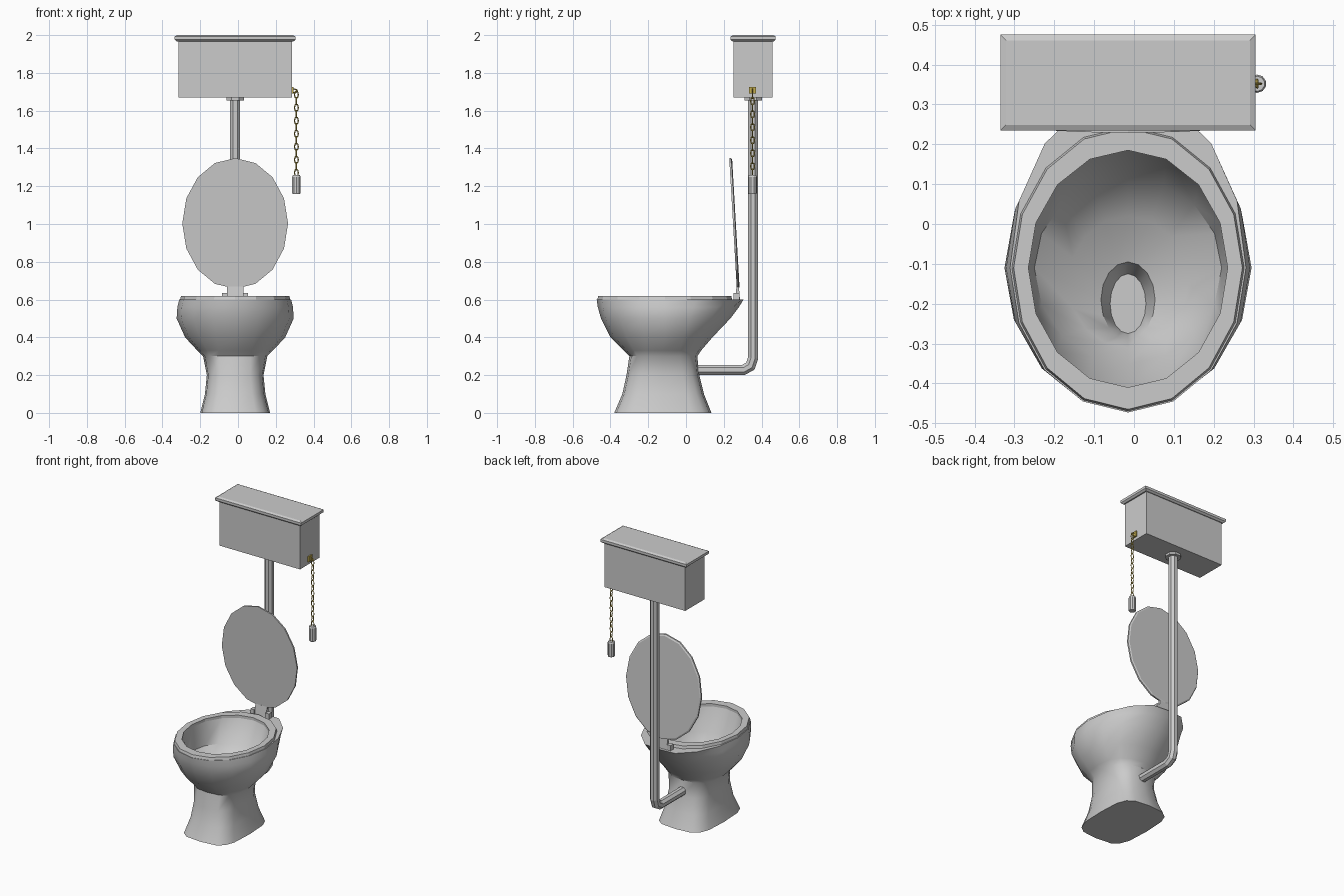
import bpy, bmesh, math
from mathutils import Matrix, Vector

if "Cube" in bpy.data.objects:
    bpy.data.objects.remove(bpy.data.objects["Cube"])

CX = -0.015          # shared centre line of tank, pipe, lid and bowl
PY = 0.355           # depth of tank, pipe and chain


def loft(name, rings, caps=True, closed=False, smooth=None):
    """Skin a list of equal-length point rings."""
    bm = bmesh.new()
    vs = [[bm.verts.new(p) for p in r] for r in rings]
    n = len(vs[0])
    pairs = list(zip(vs, vs[1:])) + ([(vs[-1], vs[0])] if closed else [])
    for a, b in pairs:
        for i in range(n):
            j = (i + 1) % n
            bm.faces.new((a[i], a[j], b[j], b[i]))
    if caps and not closed:
        bm.faces.new(vs[0][::-1])
        bm.faces.new(vs[-1])
    return finish(name, bm, smooth)


def finish(name, bm, smooth=None):
    bmesh.ops.recalc_face_normals(bm, faces=bm.faces)
    me = bpy.data.meshes.new(name)
    bm.to_mesh(me)
    bm.free()
    if smooth:
        me.polygons.foreach_set("use_smooth", [True] * len(me.polygons))
        me.set_sharp_from_angle(angle=math.radians(smooth))
    ob = bpy.data.objects.new(name, me)
    bpy.context.collection.objects.link(ob)
    return ob


def egg(z, hw, front, back, yc=-0.11, p=1.0, clip=9.0, n=16):
    """Oval ring with separate front and back lengths; p < 1 squares it off."""
    pts = []
    for i in range(n):
        t = 2 * math.pi * i / n
        c, s = math.cos(t), math.sin(t)
        x = math.copysign(abs(c) ** p, c) * hw if abs(c) > 1e-6 else 0
        k = math.copysign(abs(s) ** p, s) if abs(s) > 1e-6 else 0
        y = yc + k * (back - yc if k > 0 else yc - front)
        pts.append((CX + x, min(y, clip), z))
    return pts


def rect(z, hx, hy, cx=CX, cy=PY):
    return [(cx + a * hx, cy + b * hy, z) for a, b in ((-1, -1), (1, -1), (1, 1), (-1, 1))]


def circle(z, r, cx, cy, n=8):
    return [(cx + r * math.cos(2 * math.pi * (i + .5) / n),
             cy + r * math.sin(2 * math.pi * (i + .5) / n), z) for i in range(n)]


# Bowl and pedestal: outside going up, over the rim, then inside going down
loft("bowl", [
    egg(0.00, .185, -.380, .135, -.12, .55),
    egg(0.10, .160, -.337, .095, -.12, .60),
    egg(0.20, .150, -.315, .070, -.12, .65),
    egg(0.30, .170, -.300, .060, -.12, .75),
    egg(0.33, .200, -.328, .080, -.12, .85),
    egg(0.40, .265, -.400, .140),
    egg(0.50, .310, -.450, .235),
    egg(0.56, .306, -.467, .280),
    egg(0.60, .296, -.473, .330, clip=.305),
    egg(0.60, .250, -.410, .185),
    egg(0.45, .235, -.350, .115),
    egg(0.38, .150, -.310, .020, -.15),
    egg(0.34, .068, -.290, -.095, -.19, n=16),
    egg(0.27, .045, -.275, -.125, -.20, n=16),
], smooth=38)

# Seat ring
loft("seat", [
    egg(.598, .292, -.470, .245), egg(.618, .287, -.465, .240),
    egg(.618, .250, -.410, .185), egg(.598, .250, -.410, .185),
], closed=True)


# Raised seat lid, leaning slightly back from vertical at the hinge
def lid_ring(scale, off):
    pts = []
    for i in range(16):
        t = 2 * math.pi * i / 16
        u, v = .28 * scale * math.cos(t), .346 * scale * math.sin(t)
        pts.append((CX + u, .255 - v * .058 + off, 1.003 + v))
    return pts


loft("seat_lid", [lid_ring(1, -.006), lid_ring(1, .004), lid_ring(.97, .009)])

# Hinge block and pins
loft("hinge_block", [rect(.595, .043, .014, cy=.272), rect(.67, .043, .006, cy=.274)])
for side in (-1, 1):
    loft("hinge_pin", [rect(z, .014, .016, CX + side * .055, .268) for z in (.595, .635)])

# Flush pipe swept along its elbow
path = [Vector(p) for p in ((.355, 1.67), (.355, .29), (.341, .248), (.305, .228), (0, .228))]
rings = []
for i, p in enumerate(path):
    d0 = (p - path[max(i - 1, 0)]).normalized() if i else (path[1] - p).normalized()
    d1 = (path[i + 1] - p).normalized() if i < len(path) - 1 else d0
    d = (d0 + d1).normalized()
    nrm = Vector((-d.y, d.x)) / max(d.dot(d0), .5)
    ring = []
    for k in range(8):
        a = 2 * math.pi * (k + .5) / 8
        q = p + nrm * (.029 * math.sin(a))
        ring.append((CX + .029 * math.cos(a), q.x, q.y))
    rings.append(ring)
loft("flush_pipe", rings)
loft("pipe_flange", [circle(z, .05, CX, PY) for z in (1.655, 1.672)])

# Cistern and its lid
loft("cistern", [rect(1.67, .30, .103), rect(1.97, .30, .103)])
loft("cistern_lid", [rect(1.966, .308, .108), rect(1.976, .32, .12),
                     rect(1.993, .32, .12), rect(2.0, .306, .106)])

# Pull chain: alternating links from a side bracket
brass = bpy.data.materials.new("brass")
brass.diffuse_color = (.55, .42, .08, 1)
brass.use_nodes = True
brass.node_tree.nodes["Principled BSDF"].inputs["Base Color"].default_value = brass.diffuse_color
HX = 0.309


def link(bm, mat):
    n, m = 8, 4
    vs = []
    for i in range(n):
        a = 2 * math.pi * i / n
        for j in range(m):
            b = 2 * math.pi * j / m
            r = .0035 * math.cos(b)
            vs.append(bm.verts.new(mat @ Vector((
                (.010 + r) * math.cos(a), .0035 * math.sin(b), (.020 + r) * math.sin(a)))))
    for i in range(n):
        for j in range(m):
            i2, j2 = (i + 1) % n, (j + 1) % m
            bm.faces.new([vs[i * m + j], vs[i2 * m + j], vs[i2 * m + j2], vs[i * m + j2]])


bm = bmesh.new()
for k in range(13):
    link(bm, Matrix.Translation((HX, PY - .003, 1.685 - k * .0345))
         @ Matrix.Rotation(math.pi / 2 * (k % 2), 4, 'Z'))
link(bm, Matrix.Translation((.295, PY - .003, 1.705)) @ Matrix.Rotation(math.pi / 2, 4, 'Y'))
chain = finish("pull_chain", bm)
bracket = loft("chain_bracket", [rect(z, .005, .018, .289, PY - .003) for z in (1.69, 1.726)])
for ob in (chain, bracket):
    ob.data.materials.append(brass)

# Pull handle
loft("pull_handle", [circle(z, r, HX, PY - .003, 10) for z, r in
                     ((1.16, .021), (1.165, .023), (1.25, .023), (1.26, .019))])
